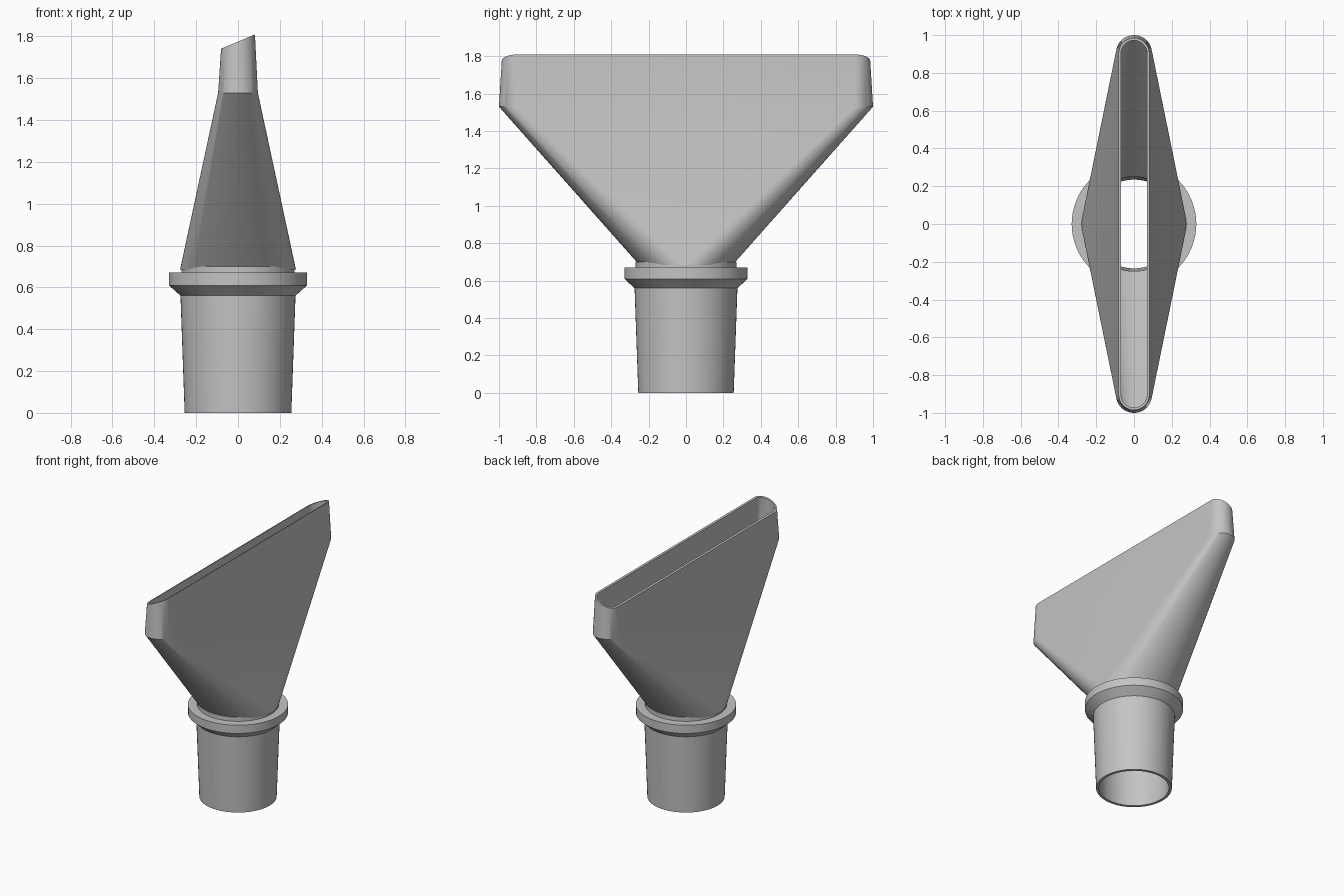
import bpy, bmesh
from math import sin, cos, pi

cube = bpy.data.objects.get("Cube")
if cube:
    bpy.data.objects.remove(cube, do_unlink=True)

grey = bpy.data.materials.new("light_grey_plastic")
grey.use_nodes = True
colour = (0.55, 0.55, 0.55, 1)
grey.diffuse_color = colour
grey.node_tree.nodes["Principled BSDF"].inputs["Base Color"].default_value = colour

CAP = 32  # segments in each rounded half


def slot_ring(rx, ry, length, z, slant=0.0):
    """Two half ellipses whose outermost points sit at y = +-length."""
    pts = []
    for side in (0, 1):
        offset = (length - ry) * (-1 if side else 1)
        for i in range(CAP + 1):
            a = pi * (side + i / CAP)
            x = rx * cos(a)
            pts.append((x, offset + ry * sin(a), z + slant * x))
    return pts


def closed_shell(name, rings):
    """Bridge the rings in order, and the last one back to the first."""
    bm = bmesh.new()
    loops = [[bm.verts.new(p) for p in ring] for ring in rings]
    n = len(loops[0])
    for k, low in enumerate(loops):
        high = loops[(k + 1) % len(loops)]
        for i in range(n):
            j = (i + 1) % n
            bm.faces.new((low[i], low[j], high[j], high[i]))
    bmesh.ops.remove_doubles(bm, verts=bm.verts, dist=0.0001)
    bmesh.ops.recalc_face_normals(bm, faces=bm.faces)
    mesh = bpy.data.meshes.new(name)
    bm.to_mesh(mesh)
    bm.free()
    mesh.materials.append(grey)
    obj = bpy.data.objects.new(name, mesh)
    bpy.context.collection.objects.link(obj)
    bpy.ops.object.select_all(action='DESELECT')
    obj.select_set(True)
    bpy.context.view_layer.objects.active = obj
    bpy.ops.object.shade_smooth_by_angle(angle=pi / 6)
    return obj


# Tapered hose tube with flange and a low lip: radius, height
tube_profile = [(0.255, 0), (0.275, 0.56), (0.33, 0.61), (0.33, 0.67),
                (0.27, 0.67), (0.27, 0.70), (0.25, 0.70), (0.235, 0)]
closed_shell("hose_tube", [slot_ring(r, r, r, z) for r, z in tube_profile])

# Hollow fan from the round tube to a long slot with a slanted mouth
closed_shell("flared_nozzle", [
    slot_ring(0.277, 0.25, 0.25, 0.685),
    slot_ring(0.095, 0.095, 1.0, 1.53),
    slot_ring(0.081, 0.081, 0.985, 1.775, 0.42),
    slot_ring(0.069, 0.069, 0.972, 1.775, 0.42),
    slot_ring(0.082, 0.082, 0.985, 1.535),
    slot_ring(0.25, 0.25, 0.25, 0.70),
])
